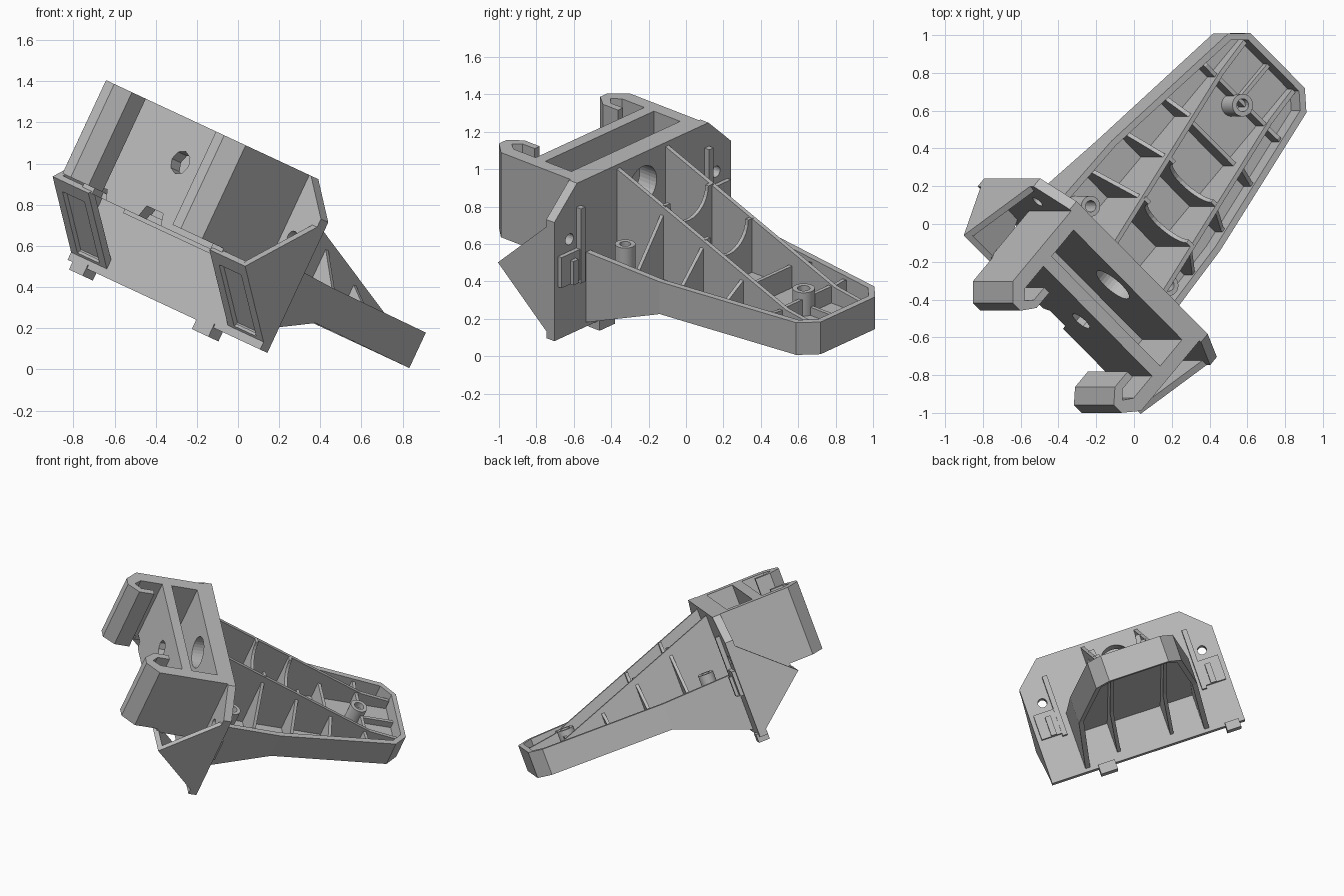
import bpy, bmesh, math
from mathutils import Matrix, Vector

if "Cube" in bpy.data.objects:
    bpy.data.objects.remove(bpy.data.objects["Cube"])

# Tilted frame of the bracket: across, along, up
T, P = math.radians(25), math.radians(42.5)
e1, e2 = Vector((math.cos(T), 0, -math.sin(T))), Vector((0, 1, 0))
U = math.cos(P) * e1 - math.sin(P) * e2
V = math.sin(P) * e1 + math.cos(P) * e2
W = U.cross(V)
M = Matrix((U, V, W)).transposed().to_4x4()
M.translation = U * -0.16 + Vector((0.013, 0.005, -0.003))

grey = bpy.data.materials.new("plastic_grey")
grey.diffuse_color = (0.5, 0.5, 0.5, 1)
grey.use_nodes = True
grey.node_tree.nodes["Principled BSDF"].inputs["Base Color"].default_value = grey.diffuse_color


def finish(name, bm):
    bmesh.ops.remove_doubles(bm, verts=bm.verts, dist=1e-5)
    bmesh.ops.recalc_face_normals(bm, faces=bm.faces)
    me = bpy.data.meshes.new(name)
    bm.to_mesh(me)
    bm.free()
    me.materials.append(grey)
    ob = bpy.data.objects.new(name, me)
    bpy.context.collection.objects.link(ob)
    ob.matrix_world = M
    return ob


def prism(name, plane, poly, lo, hi):
    """Extrude a profile drawn in plane ab, bh or ah along the missing axis."""
    put = {"ab": lambda p, t: (p[0], p[1], t),
           "bh": lambda p, t: (t, p[0], p[1]),
           "ah": lambda p, t: (p[0], t, p[1])}[plane]
    bm = bmesh.new()
    A = [bm.verts.new(put(p, lo)) for p in poly]
    B = [bm.verts.new(put(p, hi)) for p in poly]
    n = len(poly)
    bm.faces.new(A)
    bm.faces.new(B)
    for i in range(n):
        bm.faces.new((A[i], A[(i + 1) % n], B[(i + 1) % n], B[i]))
    return finish(name, bm)


def box(name, a0, a1, b0, b1, h0, h1):
    return prism(name, "ab", [(a0, b0), (a1, b0), (a1, b1), (a0, b1)], h0, h1)


def circle(x, y, r, n=32):
    return [(x + r * math.cos(2 * math.pi * i / n), y + r * math.sin(2 * math.pi * i / n)) for i in range(n)]


def cut(ob, cutter):
    cutter.hide_render = True
    cutter.hide_viewport = True
    m = ob.modifiers.new("cut", "BOOLEAN")
    m.operation, m.object, m.solver = "DIFFERENCE", cutter, "EXACT"


def smooth(ob):
    for o in bpy.context.selected_objects:
        o.select_set(False)
    ob.select_set(True)
    bpy.context.view_layer.objects.active = ob
    bpy.ops.object.shade_smooth_by_angle(angle=math.radians(30))


def mir(poly, s):
    return [(p[0] * s, p[1]) for p in poly]


# Mounting plate with chamfered shoulders, screw holes and a large bore
plate = prism("mounting_plate", "ah", [(-.70, .13), (.70, .13), (.70, .83), (.52, 1.0), (-.52, 1.0), (-.70, .83)],
              -.525, -.467)
upper = box("bore_wall", -.44, .44, -.59, -.515, .45, 1.0)
cut(plate, prism("plate_bore_cutter", "ah", circle(0, .81, .11), -.7, -.3))
cut(upper, prism("wall_bore_cutter", "ah", circle(0, .81, .11), -.7, -.3))
box("pocket_floor", -.44, .44, -.79, -.58, .47, .50)

# Channel wall with a notched lower edge
front = prism("channel_wall", "ah", [(-.44, 1.0), (-.44, .52), (-.36, .52), (-.34, .47), (-.10, .47), (-.08, .53),
                                     (.04, .53), (.06, .47), (.44, .47), (.44, 1.0)], -.85, -.78)
cut(front, prism("front_bore_cutter", "ah", circle(0, .79, .06, 8), -1, -.7))

for s, side in ((1, "right"), (-1, "left")):
    def span(x0, x1):
        return min(s * x0, s * x1), max(s * x0, s * x1)

    # Block ends with inward hooks
    box(side + "_block_end", *span(.43, .508), -.86, -.467, .47, 1.0)
    prism(side + "_hook", "ab", mir([(.508, -.85), (.508, -1.03), (.43, -1.115), (.37, -1.115), (.31, -1.04), (.31, -.93),
                                     (.35, -.93), (.35, -1.02), (.39, -1.06), (.43, -1.01), (.43, -.85)], s), .5, 1.0)
    # Triangular wing with a recessed sloping underside
    prism(side + "_wing_gusset", "bh", [(-.876, .466), (-.477, .13), (-.477, .83)], *span(.665, .70))
    under = prism(side + "_wing_underside", "bh", [(-.876, .466), (-.477, .13), (-.477, .18), (-.85, .49)],
                  *span(.44, .67))
    cut(under, prism(side + "_recess_cutter", "bh", [(-.805, .438), (-.521, .199), (-.569, .141), (-.853, .380)],
                     *span(.49, .65)))
    cut(plate, prism(side + "_screw_cutter", "ah", circle(s * .58, .69, .032, 16), -.7, -.3))
    # Raised pad and rail beside the screw hole
    box(side + "_pad", *span(.49, .67), -.475, -.442, .44, .62)
    box(side + "_rail", *span(.49, .525), -.475, -.435, .42, .86)
    box(side + "_clip", *span(.56, .60), -.475, -.42, .44, .58)
    # Tall sloping rib, continuing under the floor
    prism(side + "_tall_rib", "bh", [(-.48, .19), (.05, .36), (.98, .36), (.98, .50), (.76, .53), (-.48, .98)], *span(.18, .205))
    # Outer cross ribs stepping down to the side wall
    for i, b in enumerate((-.14, .15, .44, .725)):
        half = .41 - (b - .05) * .14
        top = .97 - (b + .45) * .364
        prism(side + "_cross_rib_%d" % (i + 1), "ah", mir([(.19, .415), (half, .415), (half, .52), (half - .03, .53),
              (.19, max(top - .03, .52))], s), b - .011, b + .011)
    # Side boss
    boss = prism(side + "_boss", "ab", circle(s * .31, -.31, .055, 24), .415, .62)
    cut(boss, prism(side + "_boss_cutter", "ab", circle(s * .31, -.31, .03, 24), .45, .8))
    smooth(boss)

# Teeth under the plate
box("tooth_right", .24, .36, -.53, -.45, .08, .15)
box("tooth_left", -.66, -.56, -.53, -.45, .09, .15)

# Outer rim wall of the arm: right side, round the tip, left side
rim = [(.45, -.48, .15, .57), (.43, .05, .36, .55), (.31, .93, .355, .545), (.215, 1.02, .355, .545)]
rim = rim + [(-a, b, l, h) for a, b, l, h in reversed(rim)]
bm = bmesh.new()
rings = []
for a, b, l, h in rim:
    k = -.035 if a > 0 else .035
    ia, ib = a + k * (.4 if b > 1 else 1), b - (.035 if b > 1 else .015 if b > .8 else 0)
    rings.append([bm.verts.new(c) for c in ((a, b, l), (a, b, h), (ia, ib, h), (ia, ib, l))])
for r, q in zip(rings, rings[1:]):
    for i in range(4):
        bm.faces.new((r[i], r[(i + 1) % 4], q[(i + 1) % 4], q[i]))
bm.faces.new(rings[0])
bm.faces.new(rings[-1])
finish("arm_rim", bm)

# Flat arm floor
prism("arm_floor", "ab", [(-.43, -.48), (.43, -.48), (.41, .05), (.29, .92), (.205, 1.0),
                          (-.205, 1.0), (-.29, .92), (-.41, .05)], .41, .432)

# Centre cross ribs: two with deep arched cutouts, two low
for i, (b, top) in enumerate(((-.14, .84), (.15, .73), (.44, .54), (.725, .51))):
    r = .15 if i < 2 else 0
    arch = [(r * math.cos(t), top + .02 - r * math.sin(t)) for t in [math.pi * k / 14 for k in range(15)]] if r else []
    prism("centre_rib_%d" % (i + 1), "ah", [(-.19, .415), (.19, .415), (.19, top + .02)] + arch + [(-.19, top + .02)],
          b - .011, b + .011)

# Tip boss with lengthwise web
boss = prism("tip_boss", "ab", circle(0, .70, .06, 24), .415, .57)
cut(boss, prism("tip_boss_cutter", "ab", circle(0, .70, .034, 24), .45, .7))
smooth(boss)
box("tip_web", -.011, .011, .755, .99, .42, .48)
